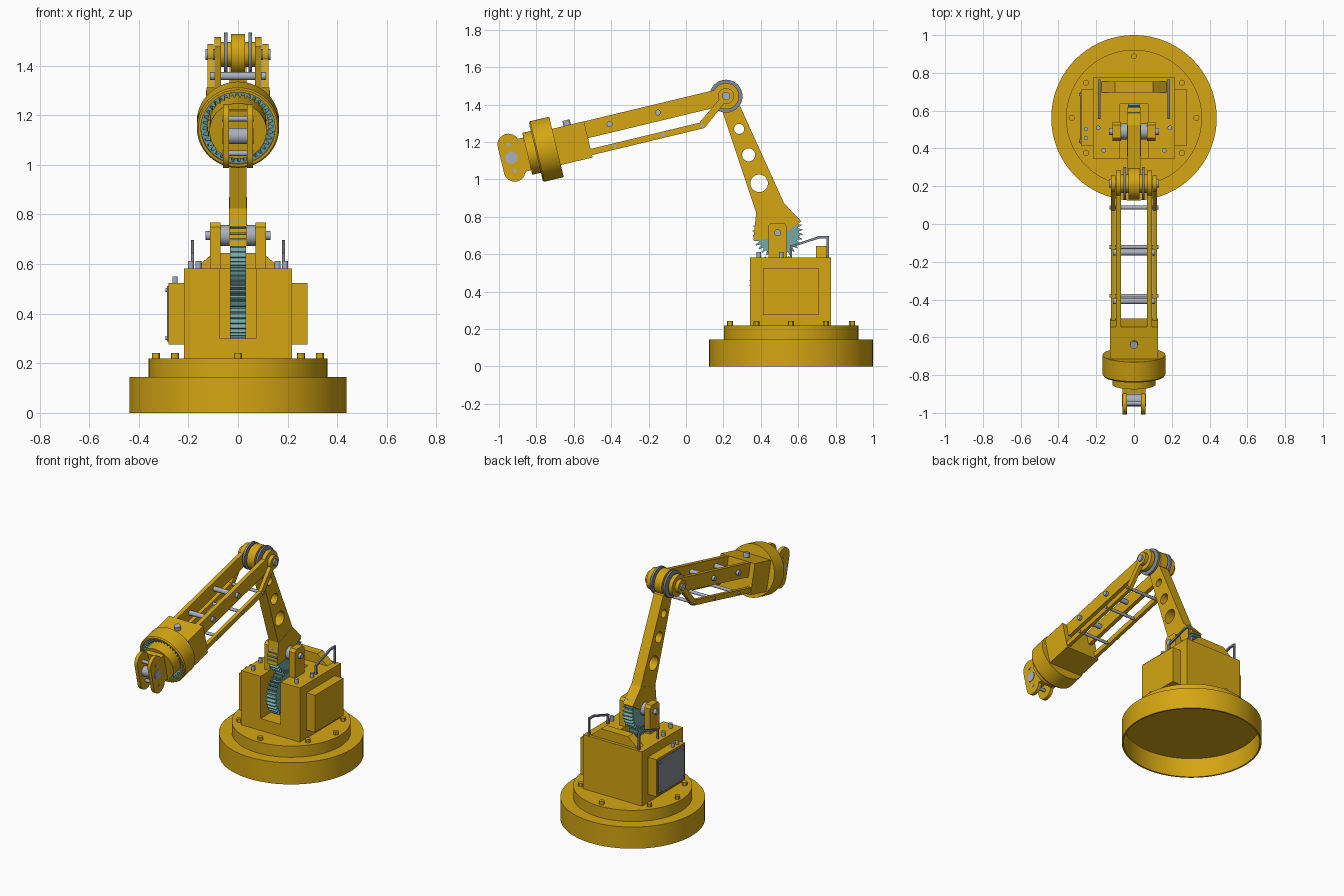
import bpy, bmesh, math
from math import sin, cos, pi, radians
from mathutils import Matrix, Vector

cube = bpy.data.objects.get("Cube")
if cube:
    bpy.data.objects.remove(cube, do_unlink=True)


def material(name, rgb):
    m = bpy.data.materials.new(name)
    m.use_nodes = True
    m.diffuse_color = (*rgb, 1)
    m.node_tree.nodes["Principled BSDF"].inputs["Base Color"].default_value = (*rgb, 1)
    return m


YELLOW = material("machine yellow", (0.66, 0.38, 0.006))
TEAL = material("gear teal", (0.18, 0.40, 0.39))
STEEL = material("light steel", (0.40, 0.44, 0.51))
GREY = material("dark steel", (0.23, 0.25, 0.30))


def frame(x, y, z, origin=(0, 0, 0)):
    m = Matrix((x, y, z)).transposed().to_4x4()
    m.translation = Vector(origin)
    return m


# Working planes: side (y, z), front (x, z), tilted forearm and its wrist axis
TILT = radians(13.5)
REACH = Vector((0, -cos(TILT), -sin(TILT)))
RISE = Vector((0, -sin(TILT), cos(TILT)))
ELBOW = Vector((0, 0.214, 1.445))
AXIS = -0.052
FLAT = Matrix.Identity(4)
SIDE = frame((0, 1, 0), (0, 0, 1), (1, 0, 0))
FRONT = frame((1, 0, 0), (0, 0, 1), (0, 1, 0))
ARM = frame(REACH, RISE, (1, 0, 0), ELBOW)
WRIST = frame((1, 0, 0), RISE, REACH, ELBOW + RISE * AXIS)


def finish(name, bm, mat, matrix):
    bm.transform(matrix)
    bmesh.ops.recalc_face_normals(bm, faces=bm.faces)
    mesh = bpy.data.meshes.new(name)
    bm.to_mesh(mesh)
    bm.free()
    mesh.materials.append(mat)
    ob = bpy.data.objects.new(name, mesh)
    bpy.context.collection.objects.link(ob)
    return ob


def prism(name, outline, h0, h1, mat, matrix=SIDE, holes=()):
    """Extrude an outline with holes between two heights of a plane."""
    bm = bmesh.new()
    edges = []
    for loop in (outline, *holes):
        vs = [bm.verts.new((a, b, h0)) for a, b in loop]
        edges += [bm.edges.new((v, vs[i - 1])) for i, v in enumerate(vs)]
    bmesh.ops.triangle_fill(bm, edges=edges, use_beauty=True, normal=(0, 0, 1))
    top = bmesh.ops.extrude_face_region(bm, geom=bm.faces[:])["geom"]
    bmesh.ops.translate(bm, vec=(0, 0, h1 - h0),
                        verts=[g for g in top if isinstance(g, bmesh.types.BMVert)])
    return finish(name, bm, mat, matrix)


def lathe(name, profile, mat, matrix=FLAT, seg=64):
    """Spin a closed (radius, height) profile around the plane normal."""
    bm = bmesh.new()
    vs = [bm.verts.new((r, 0, h)) for r, h in profile]
    es = [bm.edges.new((v, vs[i - 1])) for i, v in enumerate(vs)]
    bmesh.ops.spin(bm, geom=vs + es, axis=(0, 0, 1), cent=(0, 0, 0),
                   angle=2 * pi, steps=seg, use_merge=True)
    bmesh.ops.remove_doubles(bm, verts=bm.verts, dist=1e-5)
    bmesh.ops.dissolve_degenerate(bm, edges=bm.edges, dist=1e-6)
    return finish(name, bm, mat, matrix)


def arc(a, b, r, start, end, n=24):
    ts = [radians(start + (end - start) * i / n) for i in range(n + 1)]
    return [(a + r * cos(t), b + r * sin(t)) for t in ts]


def circle(a, b, r, n=32):
    return arc(a, b, r, 0, 360, n)[:-1]


def rect(a0, a1, b0, b1):
    return [(a0, b0), (a1, b0), (a1, b1), (a0, b1)]


def gear(a, b, root, tip, teeth):
    pts = []
    for i in range(teeth):
        for part, r in ((0, root), (0.3, root), (0.55, tip), (0.75, tip)):
            t = 2 * pi * (i + part) / teeth
            pts.append((a + r * cos(t), b + r * sin(t)))
    return pts


def disc(name, a, b, r, h0, h1, mat, matrix=SIDE, n=32):
    return prism(name, circle(a, b, r, n), h0, h1, mat, matrix)


# Hollow round base with a bolted upper flange
CY = 0.562
center = Matrix.Translation((0, CY, 0))
lathe("base_ring", [(0, 0.145), (0.438, 0.145), (0.438, 0), (0.427, 0), (0.427, 0.132), (0, 0.132)],
      YELLOW, center, 96)
disc("base_flange", 0, CY, 0.36, 0.145, 0.22, YELLOW, FLAT, 96)
for x, y in ((0, 0.326), (0, -0.326), (0.33, 0), (-0.33, 0),
             *((sx * 0.254, sy * 0.186) for sx in (-1, 1) for sy in (-1, 1))):
    disc("base_bolt", x, CY + y, 0.016, 0.22, 0.242, YELLOW, FLAT, 12)

# Body with a gear slot open to the front and top
W, Y0, Y1 = 0.217, 0.343, 0.775
prism("body_floor", rect(-W, W, Y0, Y1), 0.22, 0.30, YELLOW, FLAT)
prism("body_walls", [(-W, Y0), (-0.073, Y0), (-0.073, 0.635), (0.073, 0.635),
                     (0.073, Y0), (W, Y0), (W, Y1), (-W, Y1)], 0.30, 0.582, YELLOW, FLAT)
prism("rear_hump", [(-0.175, 0.58), (0.175, 0.58), (0.10, 0.645), (-0.10, 0.645)],
      0.695, 0.755, YELLOW, FRONT)
for s, side in ((-1, "right"), (1, "left")):
    prism(side + "_side_box", rect(0.413, 0.712, 0.275, 0.523), s * W, s * 0.28, YELLOW)
    prism(side + "_handrail",
          [(0.555, 0.58), (0.555, 0.645), (0.71, 0.697), (0.765, 0.697), (0.765, 0.58),
           (0.752, 0.58), (0.752, 0.684), (0.712, 0.684), (0.568, 0.637), (0.568, 0.58)],
          s * 0.178, s * 0.19, GREY)
    prism(side + "_bracket", [(0.44, 0.58), (0.54, 0.58), (0.54, 0.75), (0.525, 0.768),
                              (0.455, 0.768), (0.44, 0.75)], s * 0.07, s * 0.113, YELLOW)
    disc(side + "_axle_spacer", 0.49, 0.715, 0.042, s * 0.034, s * 0.07, STEEL)
    disc(side + "_axle_cap", 0.49, 0.715, 0.018, s * 0.113, s * 0.132, STEEL)
    for x, y in ((0.19, 0.51), (0.16, 0.39)):
        disc(side + "_top_knob", s * x, y, 0.012, 0.58, 0.612, STEEL, FLAT, 16)

# Service plate with corner screws, and two studs on its box
prism("service_plate", rect(0.425, 0.70, 0.287, 0.511), -0.28, -0.286, GREY)
for y in (0.44, 0.685):
    for z in (0.302, 0.496):
        disc("plate_screw", y, z, 0.008, -0.286, -0.292, STEEL, SIDE, 12)
for y in (0.503, 0.455):
    disc("box_stud", -0.254, y, 0.011, 0.523, 0.55, STEEL, FLAT, 16)

# Meshing drive gears
prism("drive_gear", gear(0.49, 0.45, 0.132, 0.152, 36), -0.033, 0.033, TEAL)
prism("arm_gear", gear(0.49, 0.715, 0.112, 0.134, 32), -0.032, 0.032, TEAL)

# Lower arm: clamp block, drilled beam and elbow boss
prism("arm_clamp", [(0.36, 0.673), (0.375, 0.823), (0.525, 0.871), (0.617, 0.775),
                    (0.49, 0.69)], -0.037, 0.037, YELLOW)
prism("lower_arm", [(0.375, 0.823), (0.525, 0.871), (0.29, 1.39), (0.235, 1.42), (0.192, 1.37)],
      -0.035, 0.035, YELLOW,
      holes=[circle(0.284, 1.27, 0.027), circle(0.335, 1.131, 0.035), circle(0.391, 0.979, 0.047)])
disc("elbow_boss", 0, 0, 0.083, -0.028, 0.028, YELLOW, ARM, 48)
disc("elbow_axle", 0, 0, 0.022, -0.132, 0.132, STEEL, ARM)

# Forearm: two wide beams, two cranked links and cross pins
beam = [(0.80, 0.046), (0.80, -0.046)] + arc(0, 0, 0.07, -41, -319)
link = [(0.80, -0.139), (0.152, -0.139)] + arc(0, 0, 0.043, -61, -373) + [(0.172, -0.105), (0.80, -0.105)]
for s, side in ((-1, "right"), (1, "left")):
    disc(side + "_elbow_washer", 0, 0, 0.088, s * 0.042, s * 0.056, GREY, ARM, 48)
    disc(side + "_elbow_spacer", 0, 0, 0.05, s * 0.028, s * 0.07, YELLOW, ARM)
    prism(side + "_forearm_beam", beam, s * 0.068, s * 0.095, YELLOW, ARM)
    prism(side + "_forearm_link", link, s * 0.098, s * 0.122, YELLOW, ARM)
for u in (0.375, 0.64):
    disc("beam_pin", u, 0, 0.016, -0.112, 0.112, STEEL, ARM, 20)
for u in (0.16, 0.375, 0.64):
    disc("link_pin", u, -0.122, 0.010, -0.13, 0.13, STEEL, ARM, 16)

# Forearm end box and the round wrist housing with an internal gear
prism("forearm_box", rect(0.77, 0.97, -0.152, 0.047), -0.127, 0.127, YELLOW, ARM)
upright = frame((1, 0, 0), REACH, RISE, ELBOW)
disc("box_button", 0, 0.862, 0.02, 0.047, 0.075, STEEL, upright, 20)
lathe("wrist_housing", [(0, 0.945), (0.166, 0.945), (0.166, 1.05), (0.16, 1.058), (0.149, 1.058),
                        (0.149, 0.965), (0, 0.965)], YELLOW, WRIST, 72)
prism("wrist_gear", circle(0, 0, 0.149, 72), 0.965, 1.045, TEAL, WRIST,
      holes=[gear(0, 0, 0.142, 0.123, 36)])
disc("wrist_disc", 0, 0, 0.115, 0.965, 1.105, YELLOW, WRIST, 64)

# Tool fork: block, two rounded plates and pins
prism("fork_block", rect(-0.06, 0.06, -0.09, 0.09), 1.10, 1.135, YELLOW, WRIST)
plate = arc(1.192, AXIS + 0.072, 0.058, 0, 180) + arc(1.192, AXIS - 0.072, 0.058, 180, 360)
for s, side in ((-1, "right"), (1, "left")):
    prism(side + "_fork_plate", plate, s * 0.037, s * 0.06, YELLOW, ARM)
disc("tool_pin", 1.192, AXIS, 0.033, -0.063, 0.063, STEEL, ARM)
for v in (-0.072, 0.072):
    disc("fork_pin", 1.192, AXIS + v, 0.011, -0.064, 0.064, STEEL, ARM, 16)

# Smooth the round walls while keeping edges crisp
bpy.ops.object.select_all(action='DESELECT')
for ob in bpy.context.collection.objects:
    if ob.type == 'MESH':
        ob.select_set(True)
        bpy.context.view_layer.objects.active = ob
bpy.ops.object.shade_smooth_by_angle(angle=radians(30))
